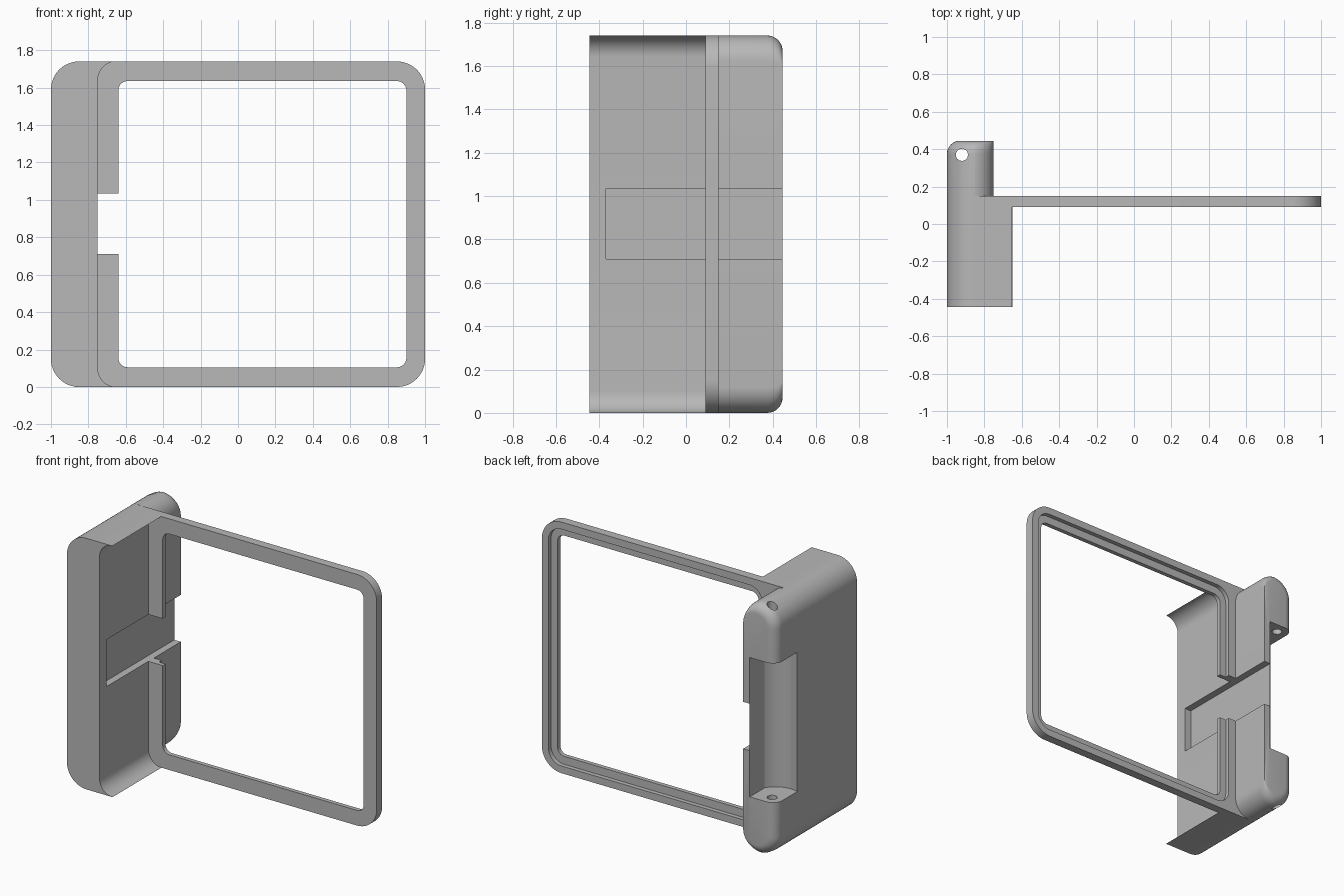
import bpy, bmesh
from math import sin, cos, radians

cube = bpy.data.objects.get("Cube")
if cube:
    bpy.data.objects.remove(cube)

H = 1.74          # overall height
FRONT, PLATE, REAR, BACK = -0.445, 0.09, 0.15, 0.445
SEG = 12

grey = bpy.data.materials.new("plain grey")
grey.use_nodes = True
grey.diffuse_color = (0.48, 0.48, 0.48, 1)
grey.node_tree.nodes["Principled BSDF"].inputs["Base Color"].default_value = (0.48, 0.48, 0.48, 1)


def arc(cx, cy, r, a0, a1):
    angles = [radians(a0 + (a1 - a0) * i / SEG) for i in range(SEG + 1)]
    return [(cx + r * cos(a), cy + r * sin(a)) for a in angles]


def rounded(x0, x1, z0, z1, left, right):
    """Rounded rectangle with separate radii for its left and right corners."""
    return (arc(x0 + left, z1 - left, left, 90, 180)
            + arc(x0 + left, z0 + left, left, 180, 270)
            + arc(x1 - right, z0 + right, right, 270, 360)
            + arc(x1 - right, z1 - right, right, 0, 90))


def at_y(profile, y):
    return [(x, y, z) for x, z in profile]


def at_z(profile, z):
    return [(x, y, z) for x, y in profile]


def loft(name, rings, ring_closed=False):
    """Skin a row of equal-length loops, capped or joined end to end."""
    bm = bmesh.new()
    loops = [[bm.verts.new(p) for p in ring] for ring in rings]
    pairs = list(zip(loops, loops[1:]))
    if ring_closed:
        pairs.append((loops[-1], loops[0]))
    else:
        bm.faces.new(loops[0])
        bm.faces.new(loops[-1])
    for a, b in pairs:
        for i in range(len(a)):
            j = (i + 1) % len(a)
            bm.faces.new((a[i], a[j], b[j], b[i]))
    bmesh.ops.recalc_face_normals(bm, faces=bm.faces)
    mesh = bpy.data.meshes.new(name)
    bm.to_mesh(mesh)
    bm.free()
    mesh.materials.append(grey)
    obj = bpy.data.objects.new(name, mesh)
    bpy.context.collection.objects.link(obj)
    return obj


def activate(obj):
    bpy.ops.object.select_all(action='DESELECT')
    obj.select_set(True)
    bpy.context.view_layer.objects.active = obj


def cut(obj, cutter):
    mod = obj.modifiers.new("cut", 'BOOLEAN')
    mod.operation, mod.solver, mod.object = 'DIFFERENCE', 'EXACT', cutter
    activate(obj)
    bpy.ops.object.modifier_apply(modifier=mod.name)


# Front grip: outer rounded wall with a hollow seat that runs out at top and bottom
grip_profile = (arc(-0.85, H - 0.15, 0.15, 90, 180)
                + arc(-0.85, 0.15, 0.15, 180, 270)
                + arc(-0.65, 0.1, 0.1, 270, 180)
                + arc(-0.65, H - 0.1, 0.1, 180, 91))
grip = loft("side_grip", [at_y(grip_profile, FRONT), at_y(grip_profile, PLATE)])

# Frame with a stepped rear opening
outer = rounded(-1, 1, 0, H, 0.15, 0.15)
step = rounded(-0.69, 0.95, 0.05, H - 0.05, 0.1, 0.1)
inner = rounded(-0.64, 0.9, 0.105, H - 0.105, 0.05, 0.05)
frame = loft("frame", [at_y(outer, PLATE), at_y(outer, REAR),
                       at_y(step, REAR), at_y(step, REAR - 0.03),
                       at_y(inner, REAR - 0.03), at_y(inner, PLATE)], True)

# Rear hinge block, rounded over toward the back on three sides
sections = [(REAR, 0)]
fillet = 0.07
for k in range(9):
    a = radians(90 * k / 8)
    sections.append((BACK - fillet + fillet * sin(a), fillet * (1 - cos(a))))
hinge_block = loft("hinge_block", [
    at_y(rounded(-1 + d, -0.75, d, H - d, 0.15 - d, 0.12 - d / 2), y)
    for y, d in sections])

# Cutters: latch slot, hinge recess and pin hole
slot_profile = [(-0.8, -0.37), (-0.5, -0.37), (-0.5, 0.6), (-0.8, 0.6)]
slot = loft("slot_cutter", [at_z(slot_profile, 0.71), at_z(slot_profile, 1.035)])
recess_profile = (arc(-0.94, 0.36, 0.16, -29, -112)
                  + [(-1.2, 0.2), (-1.2, 0.6), (-0.8, 0.6)])
recess = loft("recess_cutter", [at_z(recess_profile, 0.39), at_z(recess_profile, 1.355)])
pin_profile = arc(-0.92, 0.37, 0.033, 0, 330)
pin = loft("pin_cutter", [at_z(pin_profile, -0.1), at_z(pin_profile, H + 0.1)])

for part in (grip, frame, hinge_block):
    cut(part, slot)
cut(hinge_block, recess)
cut(hinge_block, pin)
for cutter in (slot, recess, pin):
    bpy.data.objects.remove(cutter)

for part in (grip, frame, hinge_block):
    activate(part)
    bpy.ops.object.shade_smooth_by_angle(angle=radians(30))
